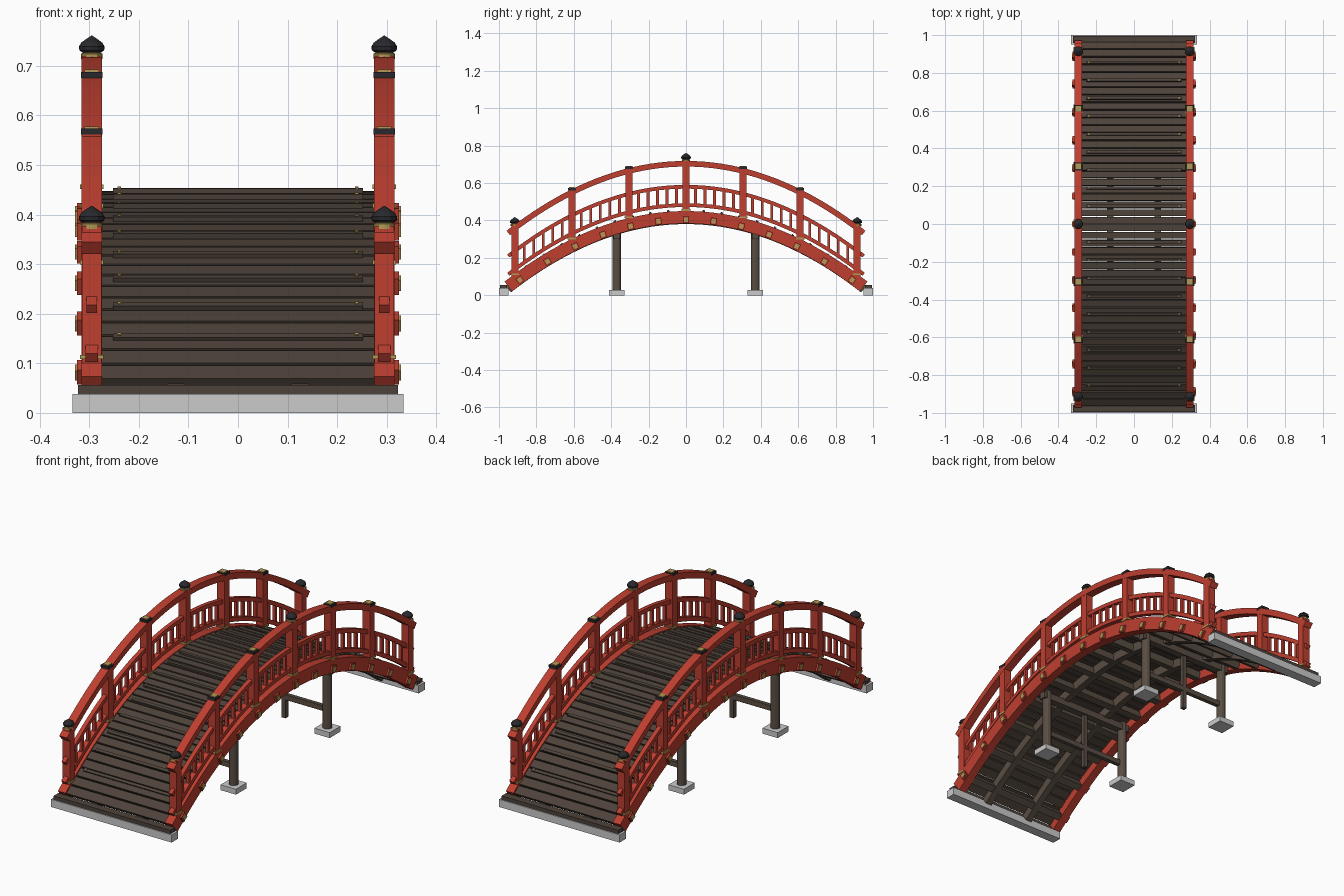
import bpy, bmesh, math
from mathutils import Matrix, Vector

if "Cube" in bpy.data.objects:
    bpy.data.objects.remove(bpy.data.objects["Cube"])

K = 0.41                      # every long member follows z = crown - K*y^2
DECK, RAIL = 0.447, 0.703     # crown heights of deck surface and handrail centre


def material(name, rgb):
    m = bpy.data.materials.new(name)
    m.diffuse_color = (*rgb, 1)
    m.use_nodes = True
    m.node_tree.nodes["Principled BSDF"].inputs["Base Color"].default_value = m.diffuse_color
    return m


RED = material("red_lacquer", (0.52, 0.05, 0.03))
WOOD = material("dark_wood", (0.075, 0.055, 0.042))
TIMBER = material("frame_wood", (0.10, 0.075, 0.055))
BLACK = material("black_metal", (0.022, 0.022, 0.026))
GOLD = material("brass", (0.45, 0.32, 0.09))


def arc(crown, y):
    return crown - K * y * y


def tilt(y):
    return math.atan(-2 * K * y)


def finish(name, bm, mat):
    bmesh.ops.recalc_face_normals(bm, faces=bm.faces)
    me = bpy.data.meshes.new(name)
    bm.to_mesh(me)
    bm.free()
    if mat:
        me.materials.append(mat)
    ob = bpy.data.objects.new(name, me)
    bpy.context.collection.objects.link(ob)
    return ob


def boxes(name, items, mat):
    """items: (centre, size, tilt about x)"""
    bm = bmesh.new()
    for c, s, a in items:
        m = Matrix.Translation(c) @ Matrix.Rotation(a, 4, 'X') @ Matrix.Diagonal((*s, 1))
        bmesh.ops.create_cube(bm, size=1, matrix=m)
    return finish(name, bm, mat)


def arched_bars(name, crown, xs, w, h, yend, mat, n=40):
    """rectangular bars swept along the arch"""
    bm = bmesh.new()
    for x in xs:
        rings = []
        for i in range(n + 1):
            y = -yend + 2 * yend * i / n
            up = Vector((0, -math.sin(tilt(y)), math.cos(tilt(y)))) * h / 2
            p = Vector((x, y, arc(crown, y)))
            side = Vector((w / 2, 0, 0))
            rings.append([bm.verts.new(p + q) for q in
                          (side + up, up - side, -side - up, side - up)])
        for a, b in zip(rings, rings[1:]):
            for j in range(4):
                bm.faces.new((a[j], a[(j + 1) % 4], b[(j + 1) % 4], b[j]))
        bm.faces.new(rings[0])
        bm.faces.new(rings[-1])
    return finish(name, bm, mat)


def lathes(name, profile, places, mat, n=12):
    """(radius, z) profile turned at each place"""
    bm = bmesh.new()
    for p in places:
        rings = [[bm.verts.new(Vector(p) + Vector((r * math.cos(t), r * math.sin(t), z)))
                  for t in [2 * math.pi * k / n for k in range(n)]] for r, z in profile]
        for a, b in zip(rings, rings[1:]):
            for j in range(n):
                bm.faces.new((a[j], a[(j + 1) % n], b[(j + 1) % n], b[j]))
        bm.faces.new(rings[0])
        bm.faces.new(rings[-1])
    return finish(name, bm, mat)


SIDES = (-0.295, 0.295)

# main arch beams, inner stringers and three rails per side
arched_bars("side_beam", 0.417, SIDES, 0.042, 0.066, 0.95, RED)
arched_bars("stringer", 0.403, (-0.125, 0.125), 0.034, 0.045, 0.95, TIMBER)
arched_bars("handrail", RAIL, SIDES, 0.042, 0.03, 0.95, RED)
arched_bars("middle_rail", 0.58, SIDES, 0.021, 0.02, 0.95, RED)
arched_bars("lower_rail", 0.482, SIDES, 0.025, 0.02, 0.95, RED)

# deck planks, raised battens and brass nails
ys = [-0.94 + 0.04 * i for i in range(48)]
boxes("deck_plank", [((0, y, arc(DECK - 0.01, y)), (0.55, 0.034 / math.cos(tilt(y)), 0.02), tilt(y))
                     for y in ys], WOOD)
bat = [s * 0.095 * i for i in range(1, 10) for s in (-1, 1)]
boxes("foot_batten", [((0, y, arc(DECK + 0.004, y)), (0.505, 0.014, 0.012), tilt(y)) for y in bat], WOOD)
boxes("batten_nail", [((x, y, arc(DECK + 0.011, y)), (0.007, 0.007, 0.004), tilt(y))
                      for y in bat for x in (-0.24, 0.24)], GOLD)

# cross beams under the deck with red ends and brass plates
cross = [0.148 * i for i in range(-6, 7)]
boxes("cross_beam", [((0, y, arc(0.403, y)), (0.56, 0.034, 0.036), tilt(y)) for y in cross], TIMBER)
boxes("beam_end", [((s * 0.318, y, arc(0.405, y)), (0.014, 0.034, 0.036), tilt(y))
                   for y in cross for s in (-1, 1)], RED)
boxes("beam_end_plate", [((s * 0.326, y, arc(0.405, y)), (0.005, 0.022, 0.024), tilt(y))
                         for y in cross for s in (-1, 1)], GOLD)

# railing posts with brass collars
posts = [-0.915, -0.61, -0.305, 0, 0.305, 0.61, 0.915]


def post_box(x, y):
    lo, hi = arc(0.42, y), arc(RAIL + 0.017, y)
    return ((x, y, (lo + hi) / 2), (0.04, 0.038, hi - lo), 0)


boxes("rail_post", [post_box(x, y) for x in SIDES for y in posts], RED)
boxes("post_collar", [((x, y, arc(0.456, y)), (0.048, 0.046, 0.009), 0)
                      for x in SIDES for y in posts], GOLD)

# flat caps on the intermediate posts
mids = [(x, y) for x in SIDES for y in posts if abs(y) in (0.305, 0.61)]
boxes("flat_cap", [((x, y, arc(RAIL + 0.017, y)), (0.044, 0.042, 0.012), 0) for x, y in mids], BLACK)
boxes("flat_cap_top", [((x, y, arc(RAIL + 0.025, y)), (0.03, 0.03, 0.005), 0) for x, y in mids], GOLD)

# turned finials on the end and centre posts
tops = [(x, y, arc(RAIL + 0.015, y)) for x in SIDES for y in (-0.915, 0, 0.915)]
lathes("finial_neck", [(0.022, -0.004), (0.022, 0.006), (0.018, 0.008), (0.018, 0.014)], tops, GOLD)
lathes("finial", [(0.019, 0.009), (0.025, 0.013), (0.026, 0.021), (0.021, 0.029),
                  (0.01, 0.037), (0.001, 0.043)], tops, BLACK)

# balusters, five per bay
bal = [a + 0.305 * (k + 1) / 6 for a in posts[:-1] for k in range(5)]
boxes("baluster", [((x, y, arc(0.531, y)), (0.015, 0.014, 0.095), 0) for x in SIDES for y in bal], RED)

# support bents: columns, footings, tie, cap beam and centre strut
cols = [(x, y, 0) for x in (-0.235, 0.235) for y in (-0.37, 0.37)]
lathes("pier_column", [(0.022, 0.02), (0.022, 0.345)], cols, TIMBER)
boxes("pier_footing", [((x, y, 0.0135), (0.085, 0.085, 0.027), 0) for x, y, _ in cols], None)
boxes("pier_tie", [((0, y, 0.12), (0.47, 0.02, 0.026), 0) for y in (-0.37, 0.37)], TIMBER)
boxes("pier_cap_beam", [((0, y, 0.318), (0.53, 0.036, 0.034), 0) for y in (-0.37, 0.37)], TIMBER)
boxes("pier_strut", [((0, y, 0.16), (0.022, 0.022, 0.29), 0) for y in (-0.37, 0.37)], TIMBER)

# stone sills with timber thresholds at both ends
boxes("stone_sill", [((0, s * 0.975, 0.019), (0.667, 0.05, 0.038), 0) for s in (-1, 1)], None)
boxes("threshold", [((0, s * 0.976, 0.047), (0.645, 0.038, 0.018), 0) for s in (-1, 1)], WOOD)
